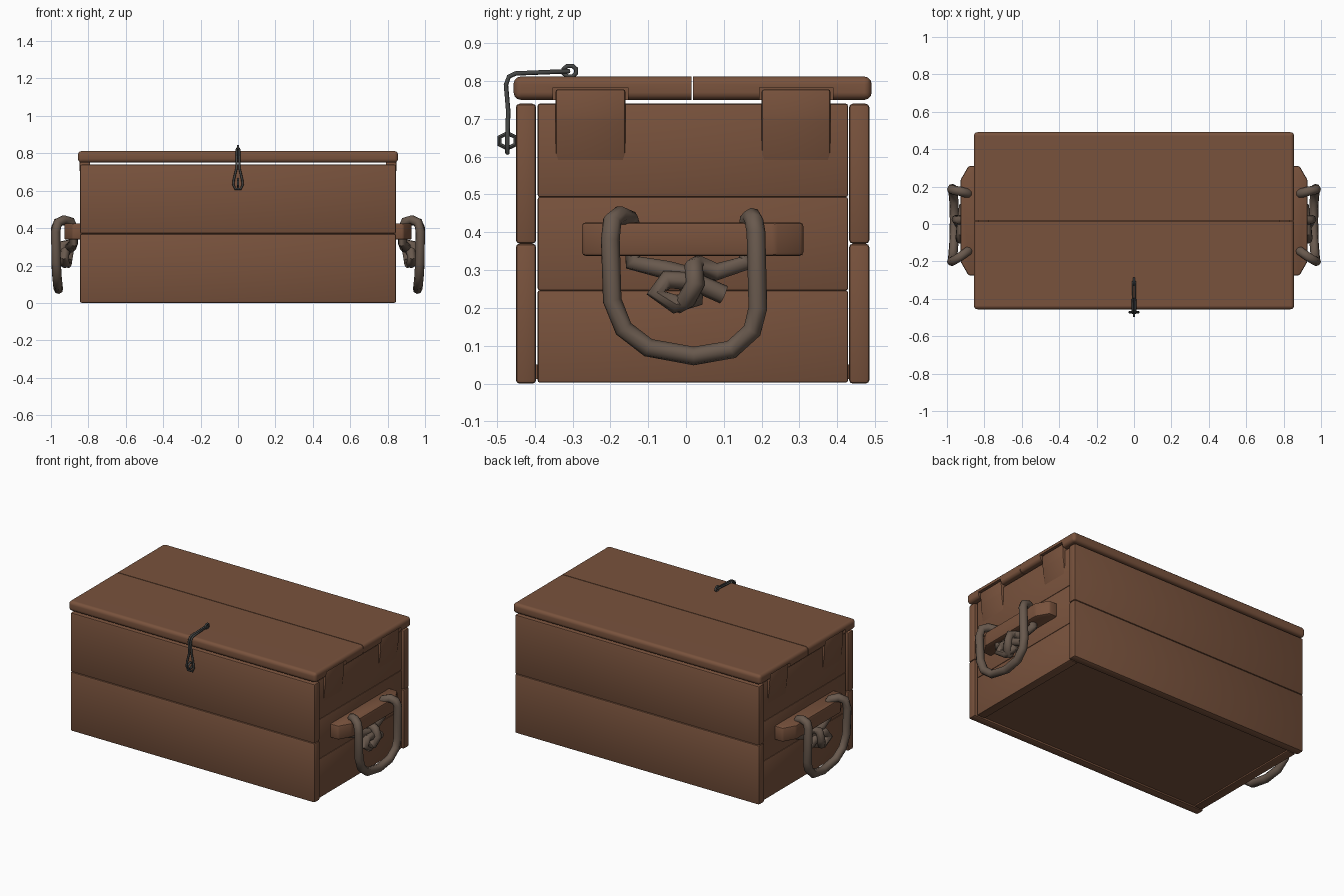
import bpy, bmesh, math
from mathutils import Vector

start = bpy.data.objects.get("Cube")
if start:
    bpy.data.objects.remove(start, do_unlink=True)


def material(name, color, metallic=0.0):
    mat = bpy.data.materials.new(name)
    mat.use_nodes = True
    mat.diffuse_color = (*color, 1)
    shader = mat.node_tree.nodes["Principled BSDF"]
    shader.inputs["Base Color"].default_value = (*color, 1)
    shader.inputs["Roughness"].default_value = 0.8
    return mat


wood = material("brown wood", (0.19, 0.085, 0.046))
rope_fibre = material("grey brown rope", (0.14, 0.1, 0.075))
iron = material("dark iron", (0.06, 0.062, 0.06))


def finish(name, bm, mat, angle=40):
    """Turn a bmesh into a smooth shaded object."""
    bmesh.ops.recalc_face_normals(bm, faces=bm.faces)
    mesh = bpy.data.meshes.new(name)
    bm.to_mesh(mesh)
    bm.free()
    mesh.materials.append(mat)
    mesh.shade_smooth()
    mesh.set_sharp_from_angle(angle=math.radians(angle))
    obj = bpy.data.objects.new(name, mesh)
    bpy.context.collection.objects.link(obj)
    return obj


def board(name, low, high, bevel=0.008, segments=2, skip=None, mat=wood):
    """Box between two corners, with rounded edges except where skip(edge) holds."""
    bm = bmesh.new()
    bmesh.ops.create_cube(bm, size=1)
    low, high = Vector(low), Vector(high)
    for v in bm.verts:
        v.co = (low + high) / 2 + v.co * (high - low)
    edges = [e for e in bm.edges if not (skip and skip(e))]
    if bevel:
        bmesh.ops.bevel(bm, geom=edges, offset=bevel, segments=segments,
                        profile=0.5, affect='EDGES')
    return finish(name, bm, mat)


def prism(name, outline, offset, bevel, mat=wood):
    """Extrude a closed outline along offset and soften its edges."""
    bm = bmesh.new()
    face = bm.faces.new([bm.verts.new(p) for p in outline])
    moved = bmesh.ops.extrude_face_region(bm, geom=[face])["geom"]
    bmesh.ops.translate(bm, vec=offset,
                        verts=[g for g in moved if isinstance(g, bmesh.types.BMVert)])
    bmesh.ops.recalc_face_normals(bm, faces=bm.faces)
    bmesh.ops.bevel(bm, geom=bm.edges[:], offset=bevel, segments=2,
                    profile=0.5, affect='EDGES')
    return finish(name, bm, mat)


def baked(obj):
    """Replace an object's data with its evaluated mesh."""
    graph = bpy.context.evaluated_depsgraph_get()
    return bpy.data.meshes.new_from_object(obj.evaluated_get(graph))


def cord(name, points, radius, mat, closed=False):
    """Round cord that follows a path."""
    curve = bpy.data.curves.new(name, 'CURVE')
    curve.dimensions = '3D'
    curve.bevel_depth = radius
    curve.bevel_resolution = 2
    curve.use_fill_caps = True
    spline = curve.splines.new('POLY')
    spline.points.add(len(points) - 1)
    for point, co in zip(spline.points, points):
        point.co = (*co, 1)
    spline.use_cyclic_u = closed
    temp = bpy.data.objects.new(name + "_path", curve)
    bpy.context.collection.objects.link(temp)
    mesh = baked(temp)
    bpy.data.objects.remove(temp, do_unlink=True)
    bm = bmesh.new()
    bm.from_mesh(mesh)
    bpy.data.meshes.remove(mesh)
    return finish(name, bm, mat, 50)


# Long front and back walls, two planks each
front, back, top = -0.45, 0.485, 0.74
for label, y0, y1 in (("front", front, -0.396), ("back", 0.431, back)):
    for i, part in enumerate(("lower", "upper")):
        z = i * top / 2
        board(f"{label}_{part}_plank", (-0.845, y0, z), (0.845, y1, z + top / 2), 0.01)

# Floor
board("floor_board", (-0.82, -0.397, 0.012), (0.82, 0.432, 0.05), 0)

# End walls, three planks each
for side, s in (("left", 1), ("right", -1)):
    for i, part in enumerate(("lower", "middle", "upper")):
        z = i * top / 3
        x0, x1 = sorted((s * 0.775, s * 0.832))
        board(f"{side}_{part}_end_plank", (x0, -0.392, z + 0.003 * (i == 0)),
              (x1, 0.428, z + top / 3), 0.005)

# Lid boards, with a tight seam in the middle
seam = 0.016
lid = []
for label, y0, y1 in (("front", front - 0.006, seam - 0.002),
                      ("back", seam + 0.002, back + 0.006)):
    lid.append(board(f"lid_{label}_board", (-0.856, y0, 0.75), (0.856, y1, 0.812), 0.02, 3,
                     lambda e: all(abs(v.co.y - seam) < 0.01 for v in e.verts)))

# Tenons on the end walls, and the lid notches that receive them
for plank, (y0, y1) in zip(lid, ((-0.345, -0.16), (0.2, 0.382))):
    for side, s in (("left", 1), ("right", -1)):
        outline = [(s * x, y0, z) for x, z in
                   ((0.79, 0.56), (0.828, 0.56), (0.846, 0.7), (0.848, 0.778), (0.79, 0.778))]
        prism(f"{side}_{plank.name.split('_')[1]}_tenon", outline, (0, y1 - y0, 0), 0.007)
        x0, x1 = sorted((s * 0.78, s * 0.9))
        cutter = board("notch_cutter", (x0, y0 - 0.006, 0.7), (x1, y1 + 0.006, 0.783), 0)
        cutter.hide_render = True
        cut = plank.modifiers.new("notch", 'BOOLEAN')
        cut.operation = 'DIFFERENCE'
        cut.solver = 'EXACT'
        cut.object = cutter
        mesh = baked(plank)
        plank.modifiers.clear()
        plank.data = mesh
        bpy.data.objects.remove(cutter, do_unlink=True)
    plank.data.set_sharp_from_angle(angle=math.radians(40))
    plank.modifiers.new("flat_shading", 'WEIGHTED_NORMAL').keep_sharp = True

# Grip bars and knotted rope handles
grip = ((0.82, -0.275), (0.885, -0.275), (0.928, -0.2),
        (0.928, 0.235), (0.885, 0.31), (0.82, 0.31))
knot_start = [(0.91, 0.1, 0.235), (0.92, 0.02, 0.27), (0.925, -0.05, 0.275),
              (0.93, -0.08, 0.24), (0.925, -0.03, 0.21), (0.91, 0.025, 0.225),
              (0.9, 0.03, 0.285), (0.9, -0.05, 0.3), (0.88, -0.14, 0.32)]
loop = [(0.88, -0.14, 0.4), (0.895, -0.15, 0.435), (0.93, -0.175, 0.445),
        (0.963, -0.195, 0.43), (0.975, -0.2, 0.38), (0.972, -0.195, 0.22),
        (0.968, -0.165, 0.145), (0.963, -0.1, 0.095), (0.96, 0.02, 0.073),
        (0.963, 0.12, 0.09), (0.968, 0.175, 0.14), (0.972, 0.19, 0.2),
        (0.975, 0.185, 0.4), (0.963, 0.18, 0.43), (0.93, 0.175, 0.44),
        (0.895, 0.165, 0.43), (0.88, 0.16, 0.4)]
knot_end = [(0.88, 0.16, 0.32), (0.89, 0.08, 0.295), (0.9, 0.03, 0.315),
            (0.935, 0.02, 0.31), (0.95, 0.025, 0.265), (0.935, 0, 0.22),
            (0.9, -0.02, 0.21)]
for side, s in (("left", 1), ("right", -1)):
    prism(f"{side}_grip_bar", [(s * x, y, 0.338) for x, y in grip], (0, 0, 0.088), 0.009)
    path = [(s * x, y, z) for x, y, z in knot_start + loop + knot_end]
    cord(f"{side}_rope_handle", path, 0.025, rope_fibre)

# Wire hasp: half of the bent loop, mirrored into a closed teardrop
half = [(0.006, -0.31, 0.826), (0.007, -0.45, 0.82), (0.007, -0.468, 0.812),
        (0.007, -0.476, 0.79), (0.008, -0.47, 0.72), (0.022, -0.472, 0.66),
        (0.025, -0.472, 0.632), (0.015, -0.472, 0.61)]
cord("hasp_wire", half + [(-x, y, z) for x, y, z in reversed(half)], 0.006, iron, True)


def ring(name, y, z, ry, rz, sides):
    """Small wire eye standing in the front to back plane."""
    turns = [math.tau * (i + 0.5) / sides for i in range(sides)]
    cord(name, [(0, y + ry * math.cos(a), z + rz * math.sin(a)) for a in turns],
         0.006, iron, True)


# Eye on the lid and staple on the front wall
ring("lid_eye", -0.307, 0.826, 0.018, 0.015, 8)
ring("front_staple", -0.472, 0.642, 0.024, 0.02, 6)
